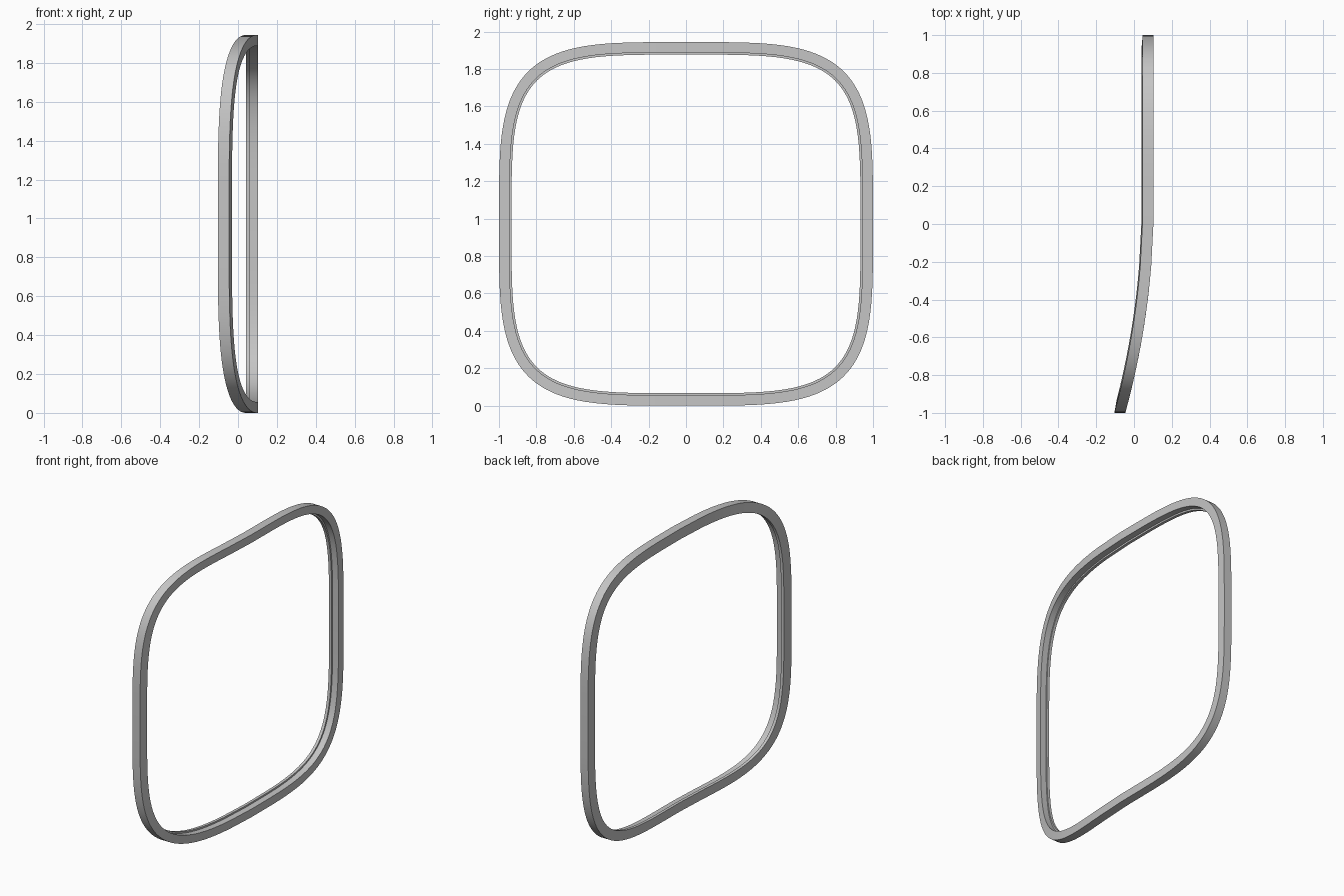
import bpy, bmesh, math

cube = bpy.data.objects.get("Cube")
if cube:
    bpy.data.objects.remove(cube)

grey = bpy.data.materials.new("mid_grey")
grey.use_nodes = True
grey.diffuse_color = (0.56, 0.56, 0.56, 1)
grey.node_tree.nodes["Principled BSDF"].inputs["Base Color"].default_value = grey.diffuse_color

HALF_Y, HALF_Z, POWER, STEPS = 1.0, 0.972, 4.0, 128
# seal cross-section: (x, inset from the outer edge), with a thin inner lip
SECTION = [(0.104, 0), (0.104, 0.056), (0.06, 0.056), (0.06, 0.067), (0.04, 0.067), (0.046, 0)]


def outline(angle):
    """Point and outward normal on a rounded-square loop."""
    c, s = math.cos(angle), math.sin(angle)
    y = HALF_Y * math.copysign(abs(c) ** (2 / POWER), c)
    z = HALF_Z * math.copysign(abs(s) ** (2 / POWER), s)
    ny = math.copysign(abs(y / HALF_Y) ** (POWER - 1), y) / HALF_Y
    nz = math.copysign(abs(z / HALF_Z) ** (POWER - 1), z) / HALF_Z
    length = math.hypot(ny, nz)
    return y, z, ny / length, nz / length


def bend(y):
    """Sideways sweep of the front half."""
    return -0.15 * (max(0, 0.1 - y) / 1.1) ** 2


# sweep the section around the loop
bm = bmesh.new()
rings = []
for i in range(STEPS):
    y, z, ny, nz = outline(math.tau * i / STEPS)
    ring = []
    for x, inset in SECTION:
        py = y - ny * inset
        ring.append(bm.verts.new((x + bend(py), py, z - nz * inset + HALF_Z)))
    rings.append(ring)
for i, ring in enumerate(rings):
    following = rings[(i + 1) % STEPS]
    for j in range(len(SECTION)):
        k = (j + 1) % len(SECTION)
        bm.faces.new((ring[j], following[j], following[k], ring[k]))
bmesh.ops.recalc_face_normals(bm, faces=bm.faces)

mesh = bpy.data.meshes.new("window_seal")
bm.to_mesh(mesh)
bm.free()
mesh.materials.append(grey)
seal = bpy.data.objects.new("window_seal", mesh)
bpy.context.collection.objects.link(seal)
bpy.context.view_layer.objects.active = seal
seal.select_set(True)
bpy.ops.object.shade_smooth_by_angle(angle=math.radians(35))
